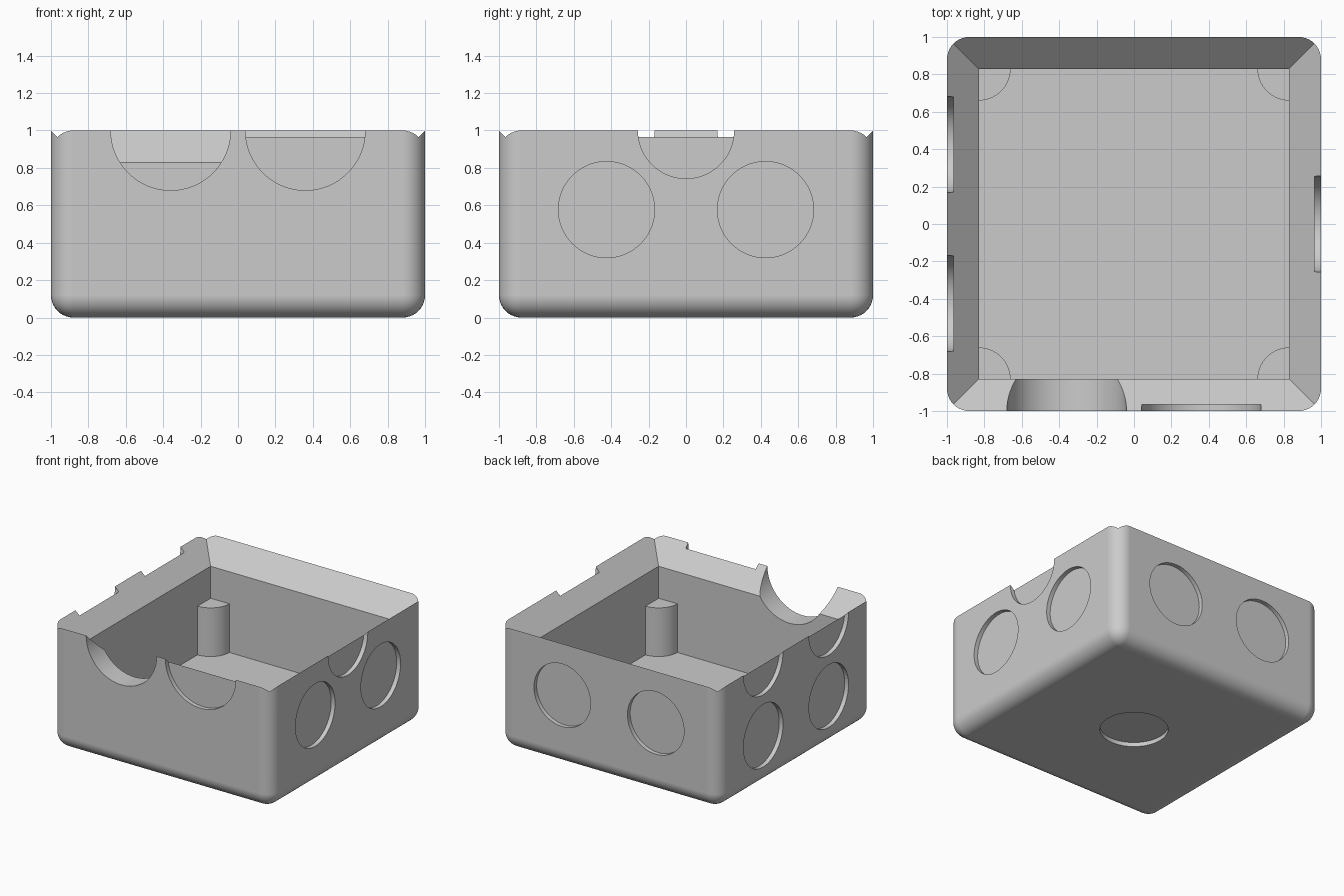
import bpy, bmesh, math
from mathutils import Matrix, Vector

cube = bpy.data.objects.get("Cube")
if cube:
    bpy.data.objects.remove(cube, do_unlink=True)

WALL = 0.83      # inner wall face, also where the rim chamfer starts
FLOOR = 0.167    # top of the floor
DEPTH = 0.035    # depth of the knockout recesses
HOLE = 0.257     # radius of the small knockouts

grey = bpy.data.materials.new("light_grey_plastic")
grey.use_nodes = True
colour = (0.6, 0.6, 0.6, 1)
grey.diffuse_color = colour
grey.node_tree.nodes["Principled BSDF"].inputs["Base Color"].default_value = colour


def make_object(name, bm):
    bmesh.ops.recalc_face_normals(bm, faces=bm.faces)
    mesh = bpy.data.meshes.new(name)
    bm.to_mesh(mesh)
    bm.free()
    mesh.materials.append(grey)
    obj = bpy.data.objects.new(name, mesh)
    bpy.context.collection.objects.link(obj)
    return obj


def activate(obj):
    bpy.ops.object.select_all(action='DESELECT')
    obj.select_set(True)
    bpy.context.view_layer.objects.active = obj


def cut(target, cutter):
    cutter.hide_render = True
    mod = target.modifiers.new("cut", 'BOOLEAN')
    mod.operation = 'DIFFERENCE'
    mod.solver = 'EXACT'
    mod.object = cutter
    activate(target)
    bpy.ops.object.modifier_apply(modifier=mod.name)
    bpy.data.objects.remove(cutter, do_unlink=True)


def disc_cutter(centre, axis, radius, depth):
    """Cylinder reaching the given depth on both sides of a wall's surface."""
    bm = bmesh.new()
    turn = Vector(axis).to_track_quat('Z', 'Y').to_matrix().to_4x4()
    bmesh.ops.create_cone(bm, cap_ends=True, segments=96, radius1=radius, radius2=radius,
                          depth=2 * depth, matrix=Matrix.Translation(centre) @ turn)
    return make_object("disc_cutter", bm)


# Rounded outer block, taller than needed; the cavity trims its top
bm = bmesh.new()
bmesh.ops.create_cube(bm, size=2)
for v in bm.verts:
    v.co.z = 1.3 if v.co.z > 0 else 0
rounded = [e for e in bm.edges if min(v.co.z for v in e.verts) < 0.1]
bmesh.ops.bevel(bm, geom=rounded, offset=0.12, segments=10, profile=0.5, affect='EDGES')
box = make_object("box_shell", bm)

# Square cavity flaring outwards at 45 degrees to form the rim
bm = bmesh.new()
rings = []
for half, z in ((WALL, FLOOR), (WALL, WALL), (1.5, 1.5)):
    rings.append([bm.verts.new((sx * half, sy * half, z))
                  for sx, sy in ((-1, -1), (1, -1), (1, 1), (-1, 1))])
for low, high in zip(rings, rings[1:]):
    for i in range(4):
        j = (i + 1) % 4
        bm.faces.new((low[i], low[j], high[j], high[i]))
bm.faces.new(rings[0])
bm.faces.new(rings[-1])
cut(box, make_object("cavity_cutter", bm))

# Front: one open cable notch and one closed half-round knockout
cut(box, disc_cutter((-0.36, -1, 1), (0, 1, 0), 0.32, 0.3))
cut(box, disc_cutter((0.36, -1, 1), (0, 1, 0), 0.32, DEPTH))

# Round knockouts on the other walls, and half-round ones at the rim
for side in (-1, 1):
    s = side * 0.425
    cut(box, disc_cutter((s, 1, 0.577), (0, 1, 0), HOLE, DEPTH))
    cut(box, disc_cutter((1, s, 0.577), (1, 0, 0), HOLE, DEPTH))
    cut(box, disc_cutter((-1, s, 0.407), (1, 0, 0), HOLE, DEPTH))
    cut(box, disc_cutter((-1, s, 1), (1, 0, 0), HOLE, DEPTH))
cut(box, disc_cutter((1, 0, 1), (1, 0, 0), HOLE, DEPTH))

# Knockout under the floor
cut(box, disc_cutter((0, 0, 0), (0, 0, 1), HOLE, DEPTH))

# Quarter-round screw posts in the inner corners, sunk slightly into the shell
parts = [box]
for k, name in enumerate(("back_left", "back_right", "front_right", "front_left")):
    bm = bmesh.new()
    sink, radius, steps = 0.02, 0.17, 16
    outline = [(WALL + sink, WALL - radius), (WALL + sink, WALL + sink), (WALL - radius, WALL + sink)]
    for i in range(steps + 1):
        a = math.pi + i / steps * math.pi / 2
        outline.append((WALL + radius * math.cos(a), WALL + radius * math.sin(a)))
    face = bm.faces.new([bm.verts.new((x, y, FLOOR - sink)) for x, y in outline])
    top = bmesh.ops.extrude_face_region(bm, geom=[face])["geom"]
    for v in top:
        if isinstance(v, bmesh.types.BMVert):
            v.co.z = 0.567
    bmesh.ops.rotate(bm, verts=bm.verts, matrix=Matrix.Rotation(k * math.pi / 2, 3, 'Z'))
    parts.append(make_object(name + "_post", bm))

# Smooth curves, crisp edges
for obj in parts:
    activate(obj)
    bpy.ops.object.shade_smooth_by_angle(angle=math.radians(30))
    weighted = obj.modifiers.new("weighted_normals", 'WEIGHTED_NORMAL')
    weighted.keep_sharp = True
